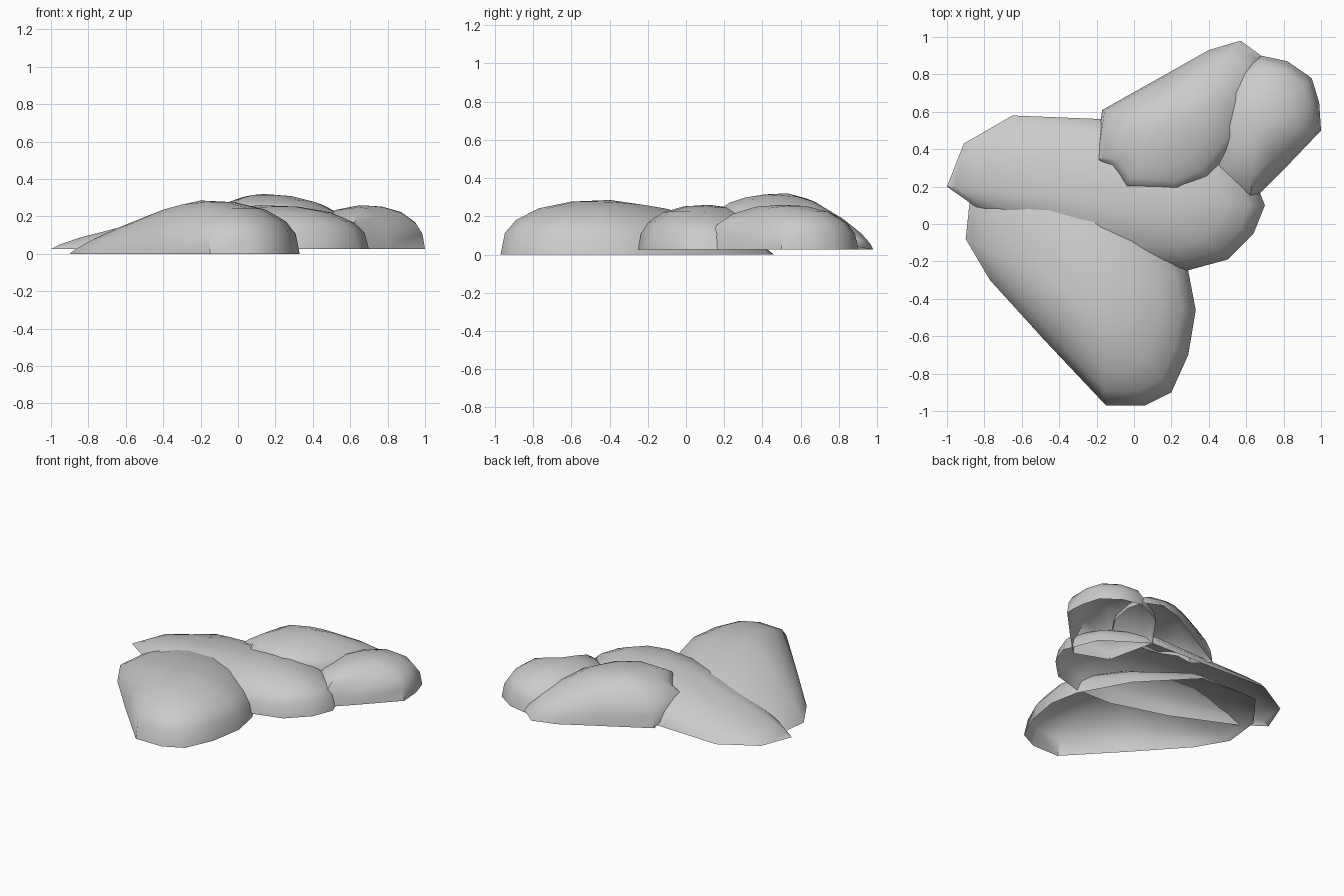
import bpy
import bmesh

cube = bpy.data.objects.get("Cube")
if cube:
    bpy.data.objects.remove(cube)

stone = bpy.data.materials.new("pale_grey_stone")
stone.use_nodes = True
GREY = (0.6, 0.6, 0.6, 1)
stone.diffuse_color = GREY
stone.node_tree.nodes["Principled BSDF"].inputs["Base Color"].default_value = GREY

RINGS = (0, 0.04, 0.14, 0.35, 0.65)


def rock(name, peak, base, outline):
    """Open-bottomed dome; outline entries are x, y, bluntness, optional rim height."""
    bm = bmesh.new()
    px, py, pz = peak
    rings = []
    for t in RINGS:
        ring = []
        for x, y, n, *rim in outline:
            z0 = rim[0] if rim else base
            rise = (1 - (1 - t) ** n) ** (1 / n)
            ring.append(bm.verts.new((x + (px - x) * t, y + (py - y) * t, z0 + (pz - z0) * rise)))
        rings.append(ring)
    top = bm.verts.new(peak)
    count = len(outline)
    for i in range(count):
        j = (i + 1) % count
        for low, high in zip(rings, rings[1:]):
            bm.faces.new((low[i], low[j], high[j], high[i]))
        bm.faces.new((rings[-1][i], rings[-1][j], top))
    mesh = bpy.data.meshes.new(name)
    bm.to_mesh(mesh)
    bm.free()
    mesh.materials.append(stone)
    obj = bpy.data.objects.new(name, mesh)
    bpy.context.collection.objects.link(obj)
    bpy.ops.object.select_all(action="DESELECT")
    obj.select_set(True)
    bpy.context.view_layer.objects.active = obj
    bpy.ops.object.shade_smooth_by_angle(angle=0.78)


# Large boulder at the front
rock("front_rock", (-0.2, -0.4, 0.285), 0, [
    (-0.15, -0.97, 2.4), (0.06, -0.97, 2.5), (0.2, -0.9, 2.5), (0.29, -0.7, 2.5),
    (0.33, -0.46, 2.4), (0.29, -0.25, 2.2), (0.1, 0.1, 1.8), (-0.23, 0.44, 1.45),
    (-0.67, 0.46, 1.25), (-0.87, 0.2, 1.2), (-0.9, -0.08, 1.2), (-0.77, -0.3, 1.4),
    (-0.48, -0.62, 1.9)])

# Long boulder tapering to the left-hand tail
rock("middle_rock", (0.12, 0.12, 0.26), 0.025, [
    (0.28, -0.25, 2.4), (0.5, -0.19, 2.5), (0.64, -0.05, 2.5), (0.7, 0.1, 2.4),
    (0.6, 0.35, 2), (0.3, 0.55, 1.8), (-0.15, 0.56, 1.6), (-0.65, 0.58, 1.4),
    (-0.91, 0.43, 1.25), (-1, 0.2, 1.3), (-0.83, 0.08, 1.45), (-0.4, -0.12, 1.9),
    (0, -0.24, 2.1)])

# Rounded boulder at the back right corner
rock("side_rock", (0.65, 0.5, 0.26), 0.025, [
    (0.62, 0.11, 2.2), (0.8, 0.29, 1.9), (1, 0.5, 2.3), (0.99, 0.65, 2.5),
    (0.95, 0.78, 2.5), (0.82, 0.87, 2.5), (0.68, 0.9, 2.3), (0.48, 0.8, 2),
    (0.3, 0.55, 1.7), (0.38, 0.2, 1.7)])

# Tilted boulder resting on top, its front rim raised
rock("top_rock", (0.14, 0.53, 0.32), 0.025, [
    (-0.21, 0.33, 1.6, 0.16), (-0.12, 0.31, 1.8, 0.19), (-0.04, 0.2, 2, 0.23),
    (0.23, 0.18, 2, 0.22), (0.4, 0.25, 2.1, 0.18), (0.56, 0.45, 2, 0.14),
    (0.64, 0.7, 1.8, 0.1), (0.68, 0.9, 1.5, 0.04), (0.57, 0.98, 1.35), (0.4, 0.93, 1.5),
    (0.17, 0.8, 1.8), (-0.17, 0.61, 2)])
